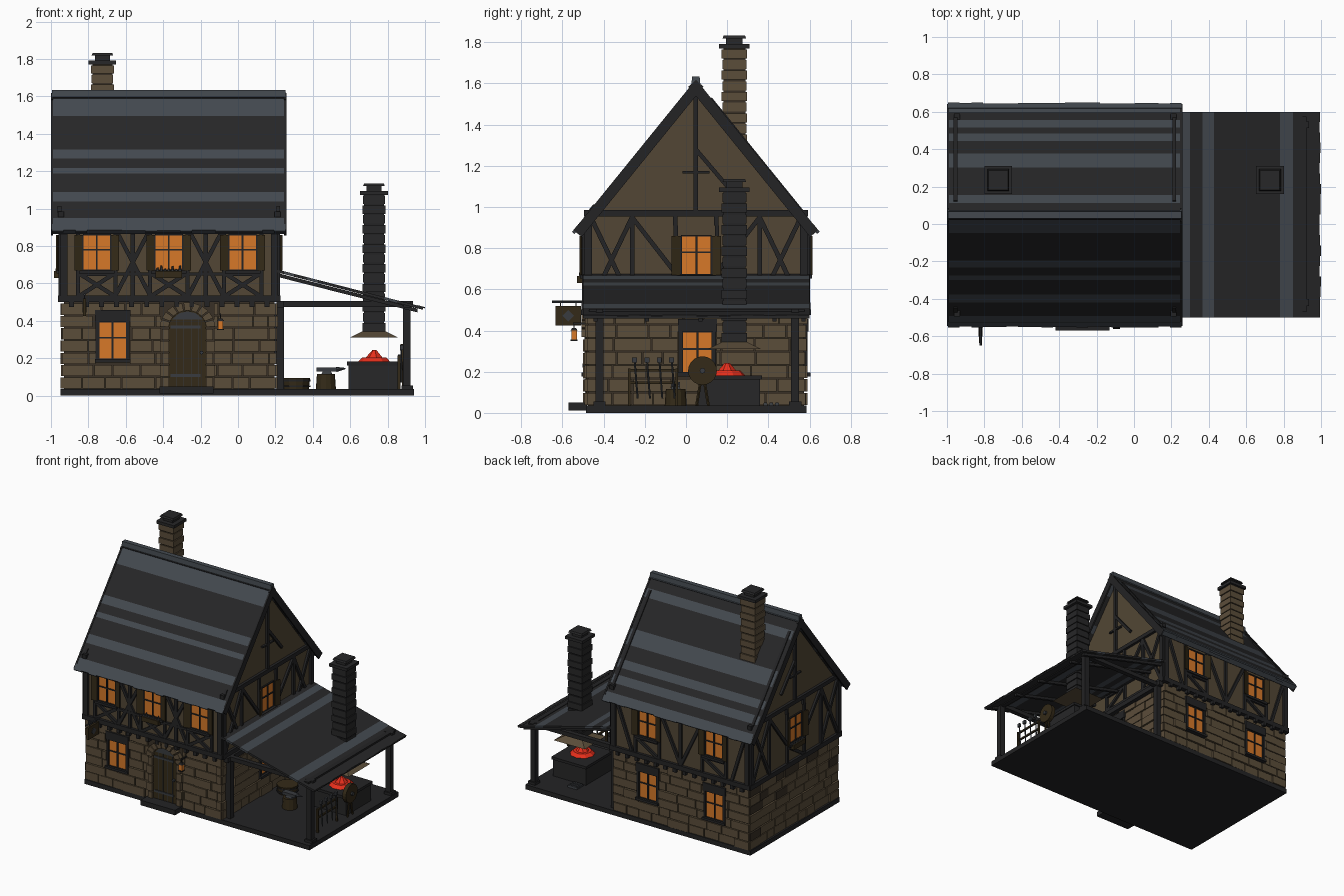
import bpy, bmesh, math, random
from mathutils import Vector

random.seed(4)
if "Cube" in bpy.data.objects:
    bpy.data.objects.remove(bpy.data.objects["Cube"])

def colour(name, *rgb):
    m = bpy.data.materials.new(name)
    m.use_nodes = True
    m.diffuse_color = (*rgb, 1)
    m.node_tree.nodes["Principled BSDF"].inputs["Base Color"].default_value = (*rgb, 1)
    return m

STONE = colour("brown stone", .105, .075, .042)
MORTAR = colour("dark mortar", .04, .03, .019)
PLASTER = colour("tan plaster", .085, .062, .035)
TIMBER = colour("black timber", .017, .017, .018)
SLATE = colour("dark slate", .02, .02, .021)
PALE = colour("pale slate", .056, .066, .078)
WOOD = colour("brown wood", .034, .023, .009)
GLOW = colour("orange glass", .68, .19, .022)
EMBER = colour("red ember", .85, .03, .012)
IRON = colour("iron", .04, .044, .05)

class Part:
    """Collects solids into one named object."""
    def __init__(self, name, *mats):
        self.name, self.mats, self.bm = name, mats, bmesh.new()

    def prism(self, base, top, mat=0):
        a, b = ([self.bm.verts.new(p) for p in ring] for ring in (base, top))
        n = len(a)
        sides = [(a[i], a[(i + 1) % n], b[(i + 1) % n], b[i]) for i in range(n)]
        for f in [a[::-1], b] + sides:
            self.bm.faces.new(f).material_index = mat

    def box(self, x0, x1, y0, y1, z0, z1, mat=0, taper=0):
        t = taper
        self.prism([(x0, y0, z0), (x1, y0, z0), (x1, y1, z0), (x0, y1, z0)],
                   [(x0+t, y0+t, z1), (x1-t, y0+t, z1), (x1-t, y1-t, z1), (x0+t, y1-t, z1)], mat)

    def drum(self, p, q, r0, r1, mat=0, n=12):
        p, q = Vector(p), Vector(q)
        rot = (q - p).to_track_quat('Z', 'Y')
        ring = [Vector((math.cos(i*math.tau/n), math.sin(i*math.tau/n), 0)) for i in range(n)]
        self.prism([p + rot @ (v*r0) for v in ring], [q + rot @ (v*r1) for v in ring], mat)

    def done(self):
        bmesh.ops.recalc_face_normals(self.bm, faces=self.bm.faces[:])
        me = bpy.data.meshes.new(self.name)
        self.bm.to_mesh(me)
        self.bm.free()
        for m in self.mats:
            me.materials.append(m)
        bpy.context.collection.objects.link(bpy.data.objects.new(self.name, me))

# Walls are addressed as (along, outward, height)
X0, X1, Y0, Y1, MID = -.93, .195, -.475, .572, .048
WALL = {"front": lambda u, d, z: (u, Y0 - d, z), "back": lambda u, d, z: (u, Y1 + d, z),
        "right": lambda u, d, z: (X1 + d, u, z), "left": lambda u, d, z: (X0 - d, u, z)}
SPAN = {"front": (X0, X1), "back": (X0, X1), "right": (Y0, Y1), "left": (Y0, Y1)}

def plate(part, side, pts, d0, d1, mat=0):
    w = WALL[side]
    part.prism([w(u, d0, z) for u, z in pts], [w(u, d1, z) for u, z in pts], mat)

def wbox(part, side, u0, u1, z0, z1, d0, d1, mat=0):
    plate(part, side, [(u0, z0), (u1, z0), (u1, z1), (u0, z1)], d0, d1, mat)

def beam(part, side, p, q, w=.022, d0=.01, d1=.028):
    p, q = Vector(p), Vector(q)
    n = (q - p).orthogonal().normalized() * w / 2
    plate(part, side, [p - n, q - n, q + n, p + n], d0, d1)

# Base, wall cores and front step
p = Part("floor_slab", TIMBER)
p.box(-.95, .94, -.485, .585, 0, .035)
p.box(-.42, -.13, -.57, -.48, .012, .05)
p.done()
p = Part("ground_floor_core", MORTAR)
p.box(X0, X1, Y0, Y1, .03, .51)
p.done()
p = Part("upper_storey", PLASTER)
e = .012
prof = [(Y0 - e, .51), (Y1 + e, .51), (Y1 + e, .905), (MID, 1.57), (Y0 - e, .905)]
p.prism([(X0 - e, y, z) for y, z in prof], [(X1 + e, y, z) for y, z in prof])
p.done()

# Stone courses, split around openings
LOW = {"front": [-.67], "back": [-.09, -.65], "right": [.055], "left": []}
HIGH = {"front": [-.755, -.37, .025], "back": [-.09, -.65], "right": [.05], "left": [.04]}
p = Part("stone_courses", STONE, MORTAR)
rows, pitch = 7, .0657
for side, (s0, s1) in SPAN.items():
    for r in range(rows):
        z = .035 + r * pitch
        holes = [(c - .09, c + .09) for c in LOW[side] if 1 < r < 6]
        if side == "front":
            holes.append((-.41, -.13))
        u = s0 - .01
        while u < s1 + .01:
            end = min(u + random.uniform(.08, .19), s1 + .01)
            if s1 + .01 - end < .04:
                end = s1 + .01
            pieces = [(u, end)]
            for h0, h1 in holes:
                pieces = [s for a, b in pieces for s in ((a, min(b, h0)), (max(a, h1), b))
                          if s[1] - s[0] > .015]
            for a, b in pieces:
                dark = side == "left" and random.random() < .12
                wbox(p, side, a + .003, b - .003, z + .003, z + pitch - .003,
                     -.01, random.uniform(.008, .019), int(dark))
            u = end
p.done()

# Windows with frames, bars, sills and shutters
glass, frame = Part("window_glass", GLOW), Part("window_frames", TIMBER)
shutter = Part("shutters", WOOD)
def window(side, c, z0, z1, d, upper):
    h = .075
    zm = (z0 + z1) / 2
    wbox(glass, side, c - h, c + h, z0, z1, d - .01, d + .004)
    for u in (c - h, c, c + h):
        wbox(frame, side, u - .005, u + .005, z0, z1, d - .01, d + .012)
    for z in (z0, zm + .015, z1):
        wbox(frame, side, c - h, c + h, z - .004, z + .004, d - .01, d + .011)
    wbox(frame, side, c - h - .02, c + h + .02, z0 - .018, z0, d - .01, d + .028)
    if not upper:
        wbox(frame, side, c - h - .02, c + h + .02, z1, z1 + .062, d - .01, d + .02)
        for s in (-1, 1):
            wbox(frame, side, c + s*(h + .008) - .008, c + s*(h + .008) + .008, z0, z1, d - .01, d + .015)
        return
    w = WALL[side]
    for s in (-1, 1):
        prof = [(c + s*.078, .02), (c + s*.12, .034), (c + s*.12, .042), (c + s*.078, .028)]
        shutter.prism([w(u, o, z0) for u, o in prof], [w(u, o, z1) for u, o in prof])
for side in WALL:
    for c in LOW[side]:
        window(side, c, .195, .395, .004, False)
    for c in HIGH[side]:
        window(side, c, .67, .86, .012, True)
for part in (glass, frame, shutter):
    part.done()

# Window boxes with leafy tufts
p = Part("window_boxes", WOOD, IRON)
for side, c in (("front", -.37), ("left", .04)):
    wbox(p, side, c - .07, c + .07, .63, .665, .02, .055)
    for i in range(7):
        u = c - .06 + i * .02
        p.drum(WALL[side](u, .038, .66), WALL[side](u, .038, random.uniform(.675, .695)), .01, .004, 1, 6)
p.done()

# Timber framing
p = Part("timber_frame", TIMBER)
def cross(side, a, b, z0=.535, z1=.89, both=True):
    beam(p, side, (a, z0), (b, z1))
    if both:
        beam(p, side, (a, z1), (b, z0))
for side, (s0, s1) in SPAN.items():
    wbox(p, side, s0 - .025, s1 + .025, .5, .535, 0, .032)
    for u in (s0, s1):
        wbox(p, side, u - .018, u + .018, .53, .92, 0, .03)
    for c in HIGH[side]:
        for s in (-1, 1):
            beam(p, side, (c + s*.1, .53), (c + s*.1, .91), .02)
        cross(side, c - .09, c + .09, .535, .65, side == "front")
        beam(p, side, (c - .1, .65), (c + .1, .65), .02)
    if side in ("front", "back"):
        wbox(p, side, s0, s1, .885, .91, 0, .028)
        for i in range(14):
            u = s0 + .04 + i * (s1 - s0 - .08) / 13
            wbox(p, side, u - .013, u + .013, .475, .503, 0, .036)
    else:
        wbox(p, side, s0 - .02, s1 + .02, .955, .985, 0, .032)
        beam(p, side, (MID, .97), (MID, 1.57), .022)
        beam(p, side, (MID, 1.28), (MID + .17, 1.08), .02)
        beam(p, side, (MID - .065, 1.17), (MID + .065, 1.17), .012)
        for s in (-1, 1):
            beam(p, side, (MID + s*.31, .53), (MID + s*.31, .96), .022)
            cross(side, MID + s*.31, MID + s*.51, .535, .95)
            beam(p, side, (MID + s*.1, .68), (MID + s*.31, .95))
            beam(p, side, (MID + s*.1, .91), (MID + s*.1, .96))
for m in (-.5625, -.1725):
    beam(p, "front", (m, .53), (m, .9))
    cross("front", m - .0925, m + .0925)
    beam(p, "front", (m - .09, .65), (m + .09, .65), .018)
for a, b in ((-.37, -.2), (-.37, -.54), (-.8, -.91), (.04, .17)):
    beam(p, "back", (a, .535), (b, .89))
beam(p, "back", (-.37, .53), (-.37, .9))
p.done()

# Arched door with stone surround
CX, SPRING, R = -.27, .365, .1
def arc(r, a):
    return (CX + r * math.cos(a), SPRING + r * .9 * math.sin(a))
p = Part("door", WOOD, IRON)
plate(p, "front", [(CX - R, .05), (CX + R, .05)] + [arc(R, i*math.pi/10) for i in range(11)], 0, .01)
for i in range(1, 5):
    u = CX - R + i * .04
    wbox(p, "front", u - .002, u + .002, .05, .43, .008, .013, 1)
for z in (.1, .36):
    wbox(p, "front", CX - .09, CX + .07, z, z + .016, .008, .016, 1)
plate(p, "front", [arc(.095, .5), arc(.095, 1.1), arc(.095, 1.57), arc(.095, 2.04), arc(.095, 2.64)], .008, .015, 1)
p.drum(WALL["front"](CX + .075, .01, .23), WALL["front"](CX + .075, .028, .23), .01, .01, 1, 8)
p.done()
p = Part("door_surround", STONE)
for i in range(9):
    a, b = i * math.pi / 9 + .03, (i + 1) * math.pi / 9 - .03
    plate(p, "front", [arc(R, a), arc(.148, a), arc(.148, b), arc(R, b)], -.01, .032)
for s in (-1, 1):
    for i in range(5):
        z = .038 + i * .065
        u0, u1 = sorted((CX + s * R, CX + s * (.148 if i % 2 else .135)))
        wbox(p, "front", u0, u1, z, z + .059, -.01, .026)
p.done()

# Main roof, banded courses with ragged eaves
def slope(part, f, bands, a0, a1):
    cuts = sorted({0, 1, *[t for b in bands for t in b]})
    for t0, t1 in zip(cuts, cuts[1:]):
        light = any(b[0] <= (t0 + t1) / 2 <= b[1] for b in bands)
        part.prism([f(t0, 0, a0), f(t1, 0, a0), f(t1, -.034, a0), f(t0, -.034, a0)],
                   [f(t0, 0, a1), f(t1, 0, a1), f(t1, -.034, a1), f(t0, -.034, a1)], int(light))
    n = 20
    for i in range(n):
        b0, b1 = (a0 + (a1 - a0) * k / n for k in (i, i + 1))
        e = 1 + random.uniform(.002, .012)
        part.prism([f(.96, .004, b0), f(e, .004, b0), f(e, -.012, b0), f(.96, -.012, b0)],
                   [f(.96, .004, b1), f(e, .004, b1), f(e, -.012, b1), f(.96, -.012, b1)],
                   int(bool(bands) and bands[-1][1] == 1))
def pitch_side(s):
    return lambda t, off, a: (a, MID + s * (.592 * t + .778 * off), 1.615 - .73 * t + .629 * off)
p = Part("main_roof", SLATE, PALE)
slope(p, pitch_side(-1), [(0, .163), (.41, .476), (.544, .585), (.72, .79), (.91, 1)], -.995, .255)
slope(p, pitch_side(1), [(.11, .18), (.43, .555), (.67, .735), (.79, .857), (.93, 1)], -.995, .255)
p.box(-.998, .258, MID - .022, MID + .022, 1.595, 1.633, 1, .004)
p.done()
p = Part("bargeboards", TIMBER)
for s in (-1, 1):
    f = pitch_side(s)
    for a in (-1.0, .247):
        p.prism([f(0, .003, a), f(1, .003, a), f(1, -.048, a), f(0, -.048, a)],
                [f(0, .003, a + .012), f(1, .003, a + .012), f(1, -.048, a + .012), f(0, -.048, a + .012)])
    for a in (-.955, .215):
        t0 = .12 if s > 0 else .83
        p.prism([f(t0, 0, a - .01), f(.87, 0, a - .01), f(.87, 0, a + .01), f(t0, 0, a + .01)],
                [f(t0, .008, a - .01), f(.87, .008, a - .01), f(.87, .008, a + .01), f(t0, .008, a + .01)])
p.done()

# Chimneys
def chimney(name, x, y, z0, z1, mat, core):
    p = Part(name, mat, core, SLATE)
    p.box(x - .053, x + .053, y - .053, y + .053, z0, z1, 1)
    n = round((z1 - z0) / .052)
    h = (z1 - z0) / n
    for i in range(n):
        r = .062 - .004 * (i % 2)
        p.box(x - r, x + r, y - r, y + r, z0 + i*h + .004, z0 + (i + 1)*h - .004)
    p.box(x - .074, x + .074, y - .074, y + .074, z1, z1 + .022, 2)
    p.box(x - .04, x + .04, y - .04, y + .04, z1 + .02, z1 + .05, 2)
    p.box(x - .058, x + .058, y - .058, y + .058, z1 + .048, z1 + .062, 2, .006)
    p.done()
chimney("house_chimney", -.725, .235, 1.2, 1.77, STONE, MORTAR)
chimney("forge_chimney", .727, .235, .34, 1.073, SLATE, TIMBER)

# Lean-to roof and posts
p = Part("lean_to_roof", SLATE, PALE)
slope(p, lambda t, off, a: (.21 + .78 * t, a, .674 - .2 * t + off * .45),
      [(.05, .115), (.2, .28), (.73, .82)], -.5, .6)
p.done()
p = Part("lean_to_frame", TIMBER)
for y in (-.42, .53):
    for x in (.225, .903):
        p.box(x - .02, x + .02, y - .02, y + .02, .03, .49)
    p.box(.21, .935, y - .018, y + .018, .474, .505)
    p.box(.875, .935, y - .03, y + .03, .03, .055)
for x in (.225, .903):
    p.box(x - .018, x + .018, -.47, .575, .47, .505)
for y in (-.45, -.2, .06, .42, .56):
    p.prism([(.21, y, .635), (.96, y, .445), (.96, y, .465), (.21, y, .655)],
            [(.21, y + .02, .635), (.96, y + .02, .445), (.96, y + .02, .465), (.21, y + .02, .655)])
p.done()

# Forge with hood and embers
p = Part("forge", SLATE, TIMBER, EMBER)
p.box(.59, .865, .06, .36, .03, .165)
p.box(.582, .873, .052, .368, .162, .182, 1)
p.drum((.73, .2, .18), (.73, .2, .205), .09, .065, 2, 9)
p.drum((.73, .2, .2), (.73, .2, .243), .05, .012, 2, 7)
p.done()
p = Part("forge_hood", STONE)
p.box(.597, .857, .105, .365, .31, .345, 0, .07)
p.done()

# Anvil on stump, tub, ingots
p = Part("stump_and_tub", WOOD, TIMBER)
p.drum((.47, -.05, .03), (.47, -.05, .115), .054, .048)
p.drum((.31, .15, .03), (.31, .15, .095), .068, .075)
for z in (.045, .075):
    p.drum((.31, .15, z), (.31, .15, z + .01), .077, .077, 1)
p.done()
p = Part("anvil", IRON)
p.box(.445, .505, -.075, -.025, .113, .13, 0, .008)
p.box(.42, .53, -.072, -.028, .128, .15)
p.drum((.525, -.05, .14), (.575, -.05, .145), .014, .003, 0, 8)
for i in range(3):
    p.box(.6, .68, .375 + i*.028, .397 + i*.028, .035, .05, 0, .003)
p.done()

# Grinding wheel and tool rack
p = Part("grinding_wheel", WOOD, IRON)
p.drum((.87, .08, .205), (.9, .08, .205), .07, .07, 0, 20)
p.drum((.855, .08, .205), (.915, .08, .205), .014, .014, 1, 8)
for y in (.05, .11):
    p.drum((.885, y, .03), (.885, .08, .205), .008, .008, 0, 6)
p.done()
p = Part("tool_rack", WOOD, IRON)
for z in (.14, .2):
    p.box(.855, .867, -.28, -.04, z, z + .012)
for y in (-.275, -.045):
    p.box(.853, .869, y - .006, y + .006, .03, .215)
for i in range(4):
    y = -.25 + i * .06
    p.drum((.875, y + .015, .07), (.872, y, .265), .005, .005, 1, 6)
    p.box(.866, .882, y - .012, y + .012, .245, .27, 1)
p.done()

# Hanging sign and lantern
p = Part("hanging_sign", WOOD, IRON)
p.box(-.828, -.812, -.635, -.51, .425, .518)
p.drum((-.82, -.65, .54), (-.82, -.475, .54), .006, .006, 1, 6)
for y in (-.61, -.535):
    p.drum((-.82, y, .515), (-.82, y, .54), .003, .003, 1, 5)
mark = [(-.5725 + .028 * a, .4715 + .028 * b) for a, b in ((1, 0), (0, 1), (-1, 0), (0, -1))]
p.prism([(-.831, y, z) for y, z in mark], [(-.809, y, z) for y, z in mark], 1)
p.done()
p = Part("lantern", GLOW, TIMBER)
p.box(-.108, -.08, -.557, -.53, .357, .4)
p.box(-.112, -.076, -.561, -.526, .4, .412, 1, .008)
p.box(-.112, -.076, -.561, -.526, .35, .357, 1)
p.box(-.098, -.09, -.55, -.47, .43, .44, 1)
p.box(-.096, -.092, -.546, -.541, .41, .432, 1)
p.done()
